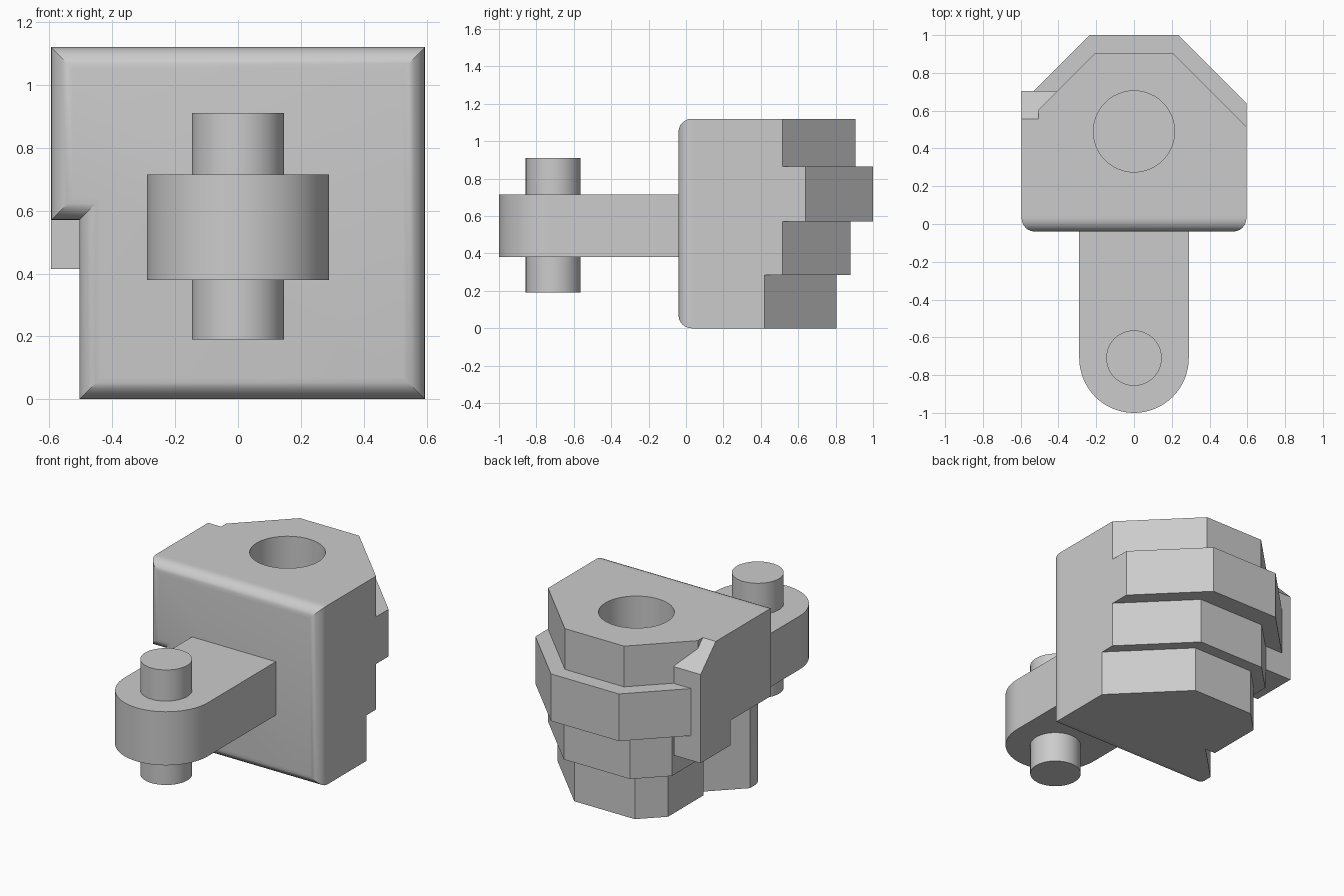
import bpy, bmesh, math
from mathutils import Vector

cube = bpy.data.objects.get("Cube")
if cube:
    bpy.data.objects.remove(cube, do_unlink=True)

grey = bpy.data.materials.new("plain_grey")
grey.use_nodes = True
COLOUR = (0.6, 0.6, 0.6, 1)
grey.diffuse_color = COLOUR
grey.node_tree.nodes["Principled BSDF"].inputs["Base Color"].default_value = COLOUR

W, H = 0.595, 1.12          # half width and height of the fist
SPLIT, NOTCH = 0.57, -0.505  # underside of the thumb side, wall of the notch
JOIN, THUMB_Y = 0.05, 0.41   # back of the palm plate, front of the thumb tip
PIN_Y = -0.71


def prism(name, pts, axis, lo, hi, bevel=None):
    """Extrude a 2D outline along an axis; bevel picks edges to round."""
    bm = bmesh.new()
    verts = []
    for a, b in pts:
        co = [a, b]
        co.insert("xyz".index(axis), lo)
        verts.append(bm.verts.new(co))
    face = bm.faces.new(verts)
    ext = bmesh.ops.extrude_face_region(bm, geom=[face])
    shift = Vector([(hi - lo) * (axis == c) for c in "xyz"])
    moved = [g for g in ext["geom"] if isinstance(g, bmesh.types.BMVert)]
    bmesh.ops.translate(bm, verts=moved, vec=shift)
    bmesh.ops.recalc_face_normals(bm, faces=bm.faces)
    if bevel:
        edges = [e for e in bm.edges if all(bevel(v.co) for v in e.verts)]
        bmesh.ops.bevel(bm, geom=edges, offset=0.07, segments=6,
                        profile=0.5, affect='EDGES')
    mesh = bpy.data.meshes.new(name)
    bm.to_mesh(mesh)
    bm.free()
    mesh.materials.append(grey)
    ob = bpy.data.objects.new(name, mesh)
    bpy.context.collection.objects.link(ob)
    return ob


def arc(cx, cy, r, start, end, steps):
    return [(cx + r * math.cos(start + (end - start) * i / steps),
             cy + r * math.sin(start + (end - start) * i / steps))
            for i in range(steps + 1)]


def circle(cx, cy, r, steps=48):
    return arc(cx, cy, r, 0, 2 * math.pi, steps)[:-1]


def activate(ob):
    bpy.ops.object.select_all(action='DESELECT')
    ob.select_set(True)
    bpy.context.view_layer.objects.active = ob


def combine(target, other, operation):
    activate(target)
    mod = target.modifiers.new("combine", 'BOOLEAN')
    mod.operation, mod.object, mod.solver = operation, other, 'EXACT'
    bpy.ops.object.modifier_apply(modifier=mod.name)
    bpy.data.objects.remove(other, do_unlink=True)


# Rounded front plate of the fist, stepped in under the thumb side
fist = prism("fist", [(W, 0), (W, H), (-W, H), (-W, SPLIT), (NOTCH, SPLIT), (NOTCH, 0)],
             'y', -0.04, JOIN, bevel=lambda co: co.y < -0.03)

# Four stacked fingers: bottom, top, chamfer start, back, end position
fingers = [(0, 0.285, 0.42, 0.805, -0.345),
           (0.285, SPLIT, 0.515, 0.88, -0.4),
           (SPLIT, 0.865, 0.64, 1.0, -0.535),
           (0.865, H, 0.515, 0.905, NOTCH)]
for lo, hi, start, back, end in fingers:
    flat = W - (back - start)
    outline = [(W, JOIN), (W, start), (flat, back), (-flat, back),
               (end, back - (-flat - end))]
    if lo < SPLIT:   # curled finger with a hollow behind its tip
        outline += [(end, 0.32), (-0.275, 0.32), (NOTCH, 0.09), (NOTCH, JOIN)]
    else:            # solid palm side
        outline += [(end, THUMB_Y), (-W, THUMB_Y), (-W, JOIN)]
    combine(fist, prism("finger", outline, 'z', lo, hi), 'UNION')

# Thumb with a sloped top
thumb = prism("thumb", [(THUMB_Y, 0.415), (0.705, 0.415), (0.705, 0.97),
                        (0.555, H), (THUMB_Y, H)], 'x', -W, -0.41)
combine(fist, thumb, 'UNION')

# Socket in the top
socket = prism("socket_cutter", circle(0, 0.49, 0.215), 'z', 0.7, 1.3)
socket.hide_render = True
combine(fist, socket, 'DIFFERENCE')

# Rounded arm and its pin
arm = prism("arm", arc(0, PIN_Y, 0.29, math.pi, 2 * math.pi, 32) + [(0.29, 0), (-0.29, 0)],
            'z', 0.38, 0.715)
pin = prism("pin", circle(0, PIN_Y, 0.147), 'z', 0.19, 0.91)

for ob in (fist, arm, pin):
    activate(ob)
    bpy.ops.object.shade_smooth_by_angle(angle=math.radians(30))
